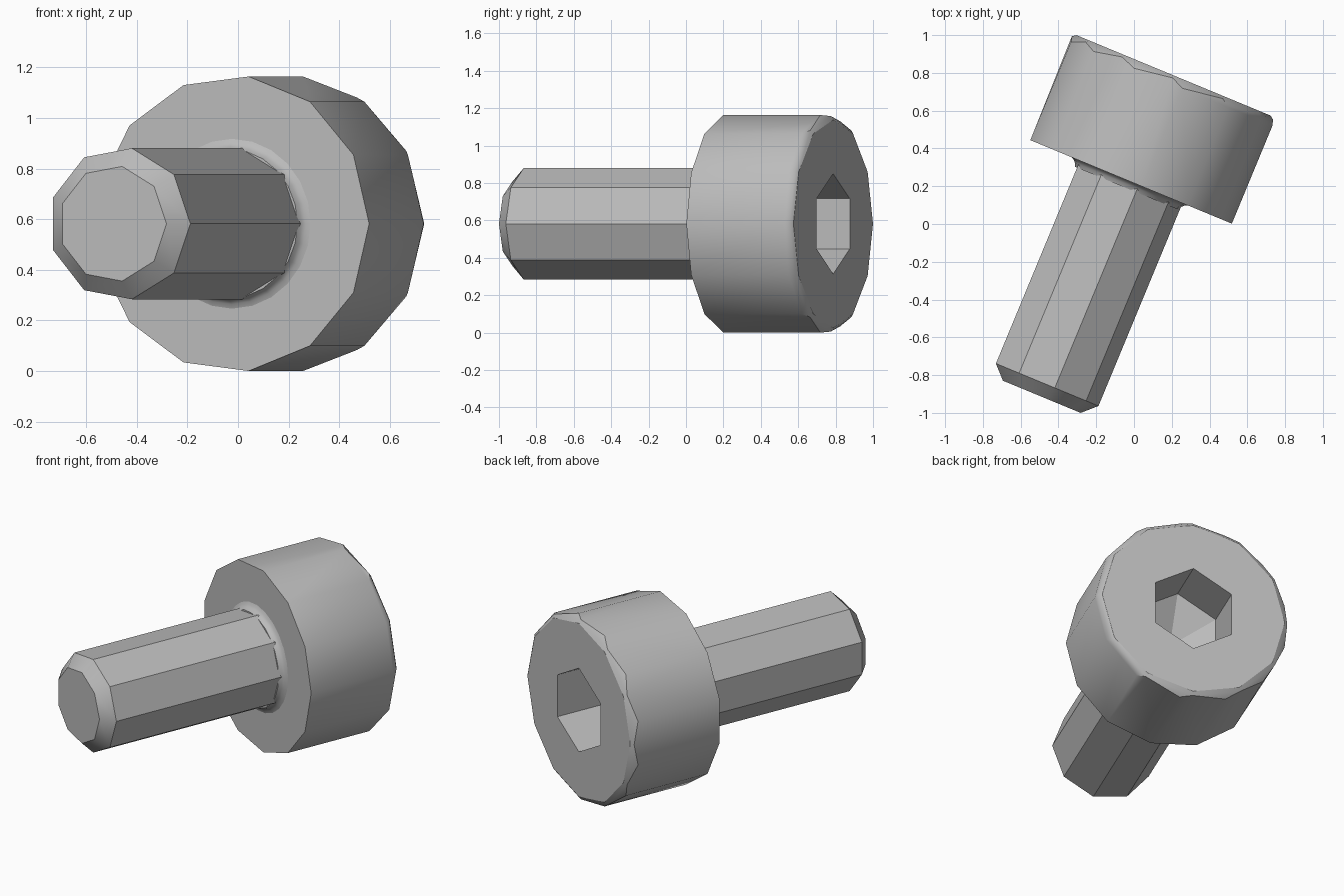
import bpy
import bmesh
from math import cos, sin, pi, radians
from mathutils import Matrix, Vector

cube = bpy.data.objects.get("Cube")
if cube:
    bpy.data.objects.remove(cube, do_unlink=True)

# Screw axis lies level, turned from the y axis
TURN = radians(22.5)
axis = Vector((sin(TURN), cos(TURN), 0))
side = Vector((cos(TURN), -sin(TURN), 0))
FRAME = Matrix((side, axis.cross(side), axis)).transposed().to_4x4()
FRAME.translation = side * -0.108 + Vector((0, 0, 0.582))

steel = bpy.data.materials.new("grey steel")
steel.use_nodes = True
steel.diffuse_color = (0.5, 0.5, 0.5, 1)
steel.node_tree.nodes["Principled BSDF"].inputs["Base Color"].default_value = (0.5, 0.5, 0.5, 1)


def ring(bm, radius, height, sides, start=0.0):
    """Polygon of vertices around the axis; a zero radius gives one point."""
    if radius == 0:
        return [bm.verts.new((0, 0, height))]
    angles = [start + 2 * pi * i / sides for i in range(sides)]
    return [bm.verts.new((radius * cos(a), radius * sin(a), height)) for a in angles]


def finish(name, bm):
    bmesh.ops.recalc_face_normals(bm, faces=bm.faces)
    mesh = bpy.data.meshes.new(name)
    bm.to_mesh(mesh)
    bm.free()
    mesh.materials.append(steel)
    obj = bpy.data.objects.new(name, mesh)
    obj.matrix_world = FRAME
    bpy.context.collection.objects.link(obj)
    return obj


def turned(name, profile, sides, start=0.0):
    """Closed solid from (radius, height) pairs."""
    bm = bmesh.new()
    rings = [ring(bm, r, h, sides, start) for r, h in profile]
    for low, high in zip(rings, rings[1:]):
        for i in range(sides):
            j = (i + 1) % sides
            if len(low) == 1:
                bm.faces.new((low[0], high[j], high[i]))
            else:
                bm.faces.new((low[i], low[j], high[j], high[i]))
    for end in (rings[0], rings[-1]):
        if len(end) > 1:
            bm.faces.new(end)
    return finish(name, bm)


def smooth(obj):
    bpy.ops.object.select_all(action="DESELECT")
    obj.select_set(True)
    bpy.context.view_layer.objects.active = obj
    bpy.ops.object.shade_smooth_by_angle(angle=radians(30))


# Head: thirteen-sided body blended into a twelve-sided rounded rim
bm = bmesh.new()
for radius, height, sides in ((0.586, 0.2, 13), (0.586, 0.762, 13),
                              (0.576, 0.793, 12), (0.556, 0.807, 12)):
    ring(bm, radius, height, sides)
hull = bmesh.ops.convex_hull(bm, input=bm.verts)
bmesh.ops.delete(bm, geom=[v for v in bm.verts if not v.link_faces], context="VERTS")
bmesh.ops.dissolve_limit(bm, angle_limit=radians(1), verts=bm.verts, edges=bm.edges)
head = finish("head", bm)

# Hexagonal socket with a drilled conical bottom
cutter = turned("socket_cutter", [(0, 0.35), (0.268, 0.5), (0.268, 0.9)], 6, pi / 2)
cutter.hide_render = True
cut = head.modifiers.new("socket", "BOOLEAN")
cut.operation = "DIFFERENCE"
cut.solver = "EXACT"
cut.object = cutter
bpy.context.view_layer.objects.active = head
bpy.ops.object.modifier_apply(modifier=cut.name)
bpy.data.objects.remove(cutter, do_unlink=True)

# Nine-sided shaft with a chamfered tip, and the fillet under the head
shaft = turned("shaft", [(0.23, -1.032), (0.303, -0.962), (0.303, 0.22)], 9)
fillet = turned("neck_fillet", [(0.296, 0.16), (0.305, 0.18), (0.318, 0.193), (0.338, 0.201)], 24)

for part in (head, shaft, fillet):
    smooth(part)
